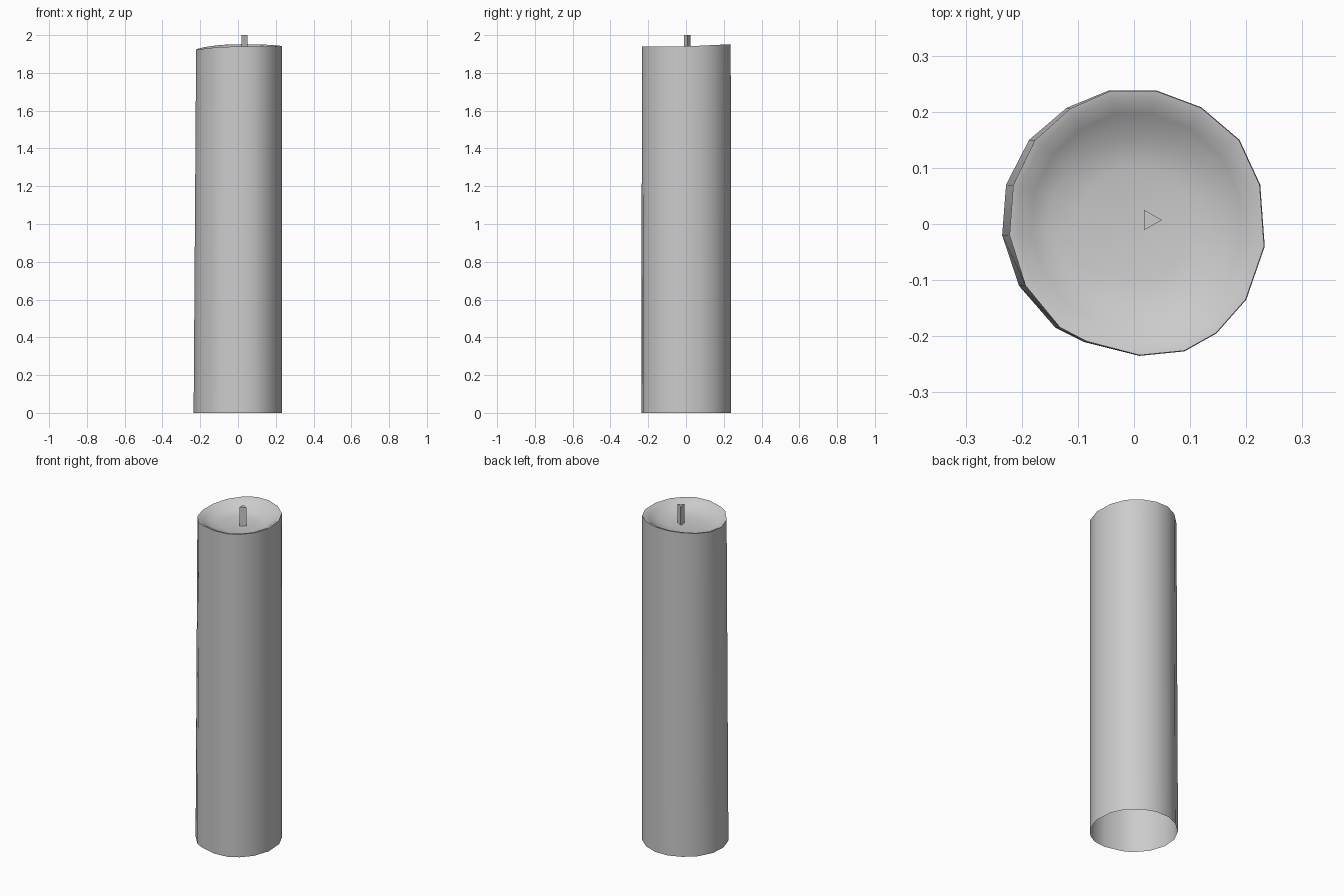
import bpy, bmesh
from math import sin, cos, pi, atan2

if "Cube" in bpy.data.objects:
    bpy.data.objects.remove(bpy.data.objects["Cube"])

# Outline of the slightly irregular 18-sided wax pillar (x, y)
OUTLINE = [(0.04, 0.238), (0.12, 0.208), (0.188, 0.15), (0.225, 0.07), (0.233, -0.04),
           (0.2, -0.135), (0.147, -0.195), (0.09, -0.227), (0.01, -0.235), (-0.09, -0.21),
           (-0.14, -0.185), (-0.205, -0.11), (-0.235, -0.02), (-0.228, 0.07),
           (-0.187, 0.15), (-0.12, 0.207), (-0.045, 0.238)][::-1]


def finish(bm, name, angle):
    mesh = bpy.data.meshes.new(name)
    bm.to_mesh(mesh)
    bm.free()
    obj = bpy.data.objects.new(name, mesh)
    bpy.context.collection.objects.link(obj)
    bpy.ops.object.select_all(action='DESELECT')
    obj.select_set(True)
    bpy.context.view_layer.objects.active = obj
    bpy.ops.object.shade_smooth_by_angle(angle=angle)
    return obj


def rim_height(x, y):
    # Melted rim: low on the left, raised towards the back
    a = atan2(y, x)
    return 1.94 + 0.012 * max(0, sin(a)) - 0.018 * max(0, -cos(a)) ** 2


def ring(bm, scale, height, shift=0.0):
    return [bm.verts.new((x * scale + shift * (x < 0) * -x / 0.235, y * scale, height(x, y)))
            for x, y in OUTLINE]


# Candle body: open bottom, straight wall, melted dish on top
bm = bmesh.new()
rings = [
    ring(bm, 1.0, lambda x, y: 0.0),
    ring(bm, 0.995, rim_height, 0.012),
    ring(bm, 0.93, lambda x, y: rim_height(x, y) - 0.003, 0.01),
    ring(bm, 0.82, lambda x, y: rim_height(x, y) - 0.022, 0.01),
    ring(bm, 0.64, lambda x, y: 1.897 + 0.3 * (rim_height(x, y) - 1.94)),
    ring(bm, 0.42, lambda x, y: 1.887),
]
for lower, upper in zip(rings, rings[1:]):
    for i in range(len(lower)):
        j = (i + 1) % len(lower)
        bm.faces.new((lower[i], lower[j], upper[j], upper[i]))
bm.faces.new(rings[-1])
bmesh.ops.recalc_face_normals(bm, faces=bm.faces)
finish(bm, "candle_body", pi / 3)

# Wick: three-sided prism
bm = bmesh.new()
corners = [(0.018, 0.025), (0.018, -0.011), (0.05, 0.007)]
low = [bm.verts.new((x, y, 1.88)) for x, y in corners]
top = [bm.verts.new((x, y, 2.0)) for x, y in corners]
bm.faces.new(top)
for i in range(3):
    j = (i + 1) % 3
    bm.faces.new((low[i], low[j], top[j], top[i]))
bmesh.ops.recalc_face_normals(bm, faces=bm.faces)
finish(bm, "wick", pi / 6)
